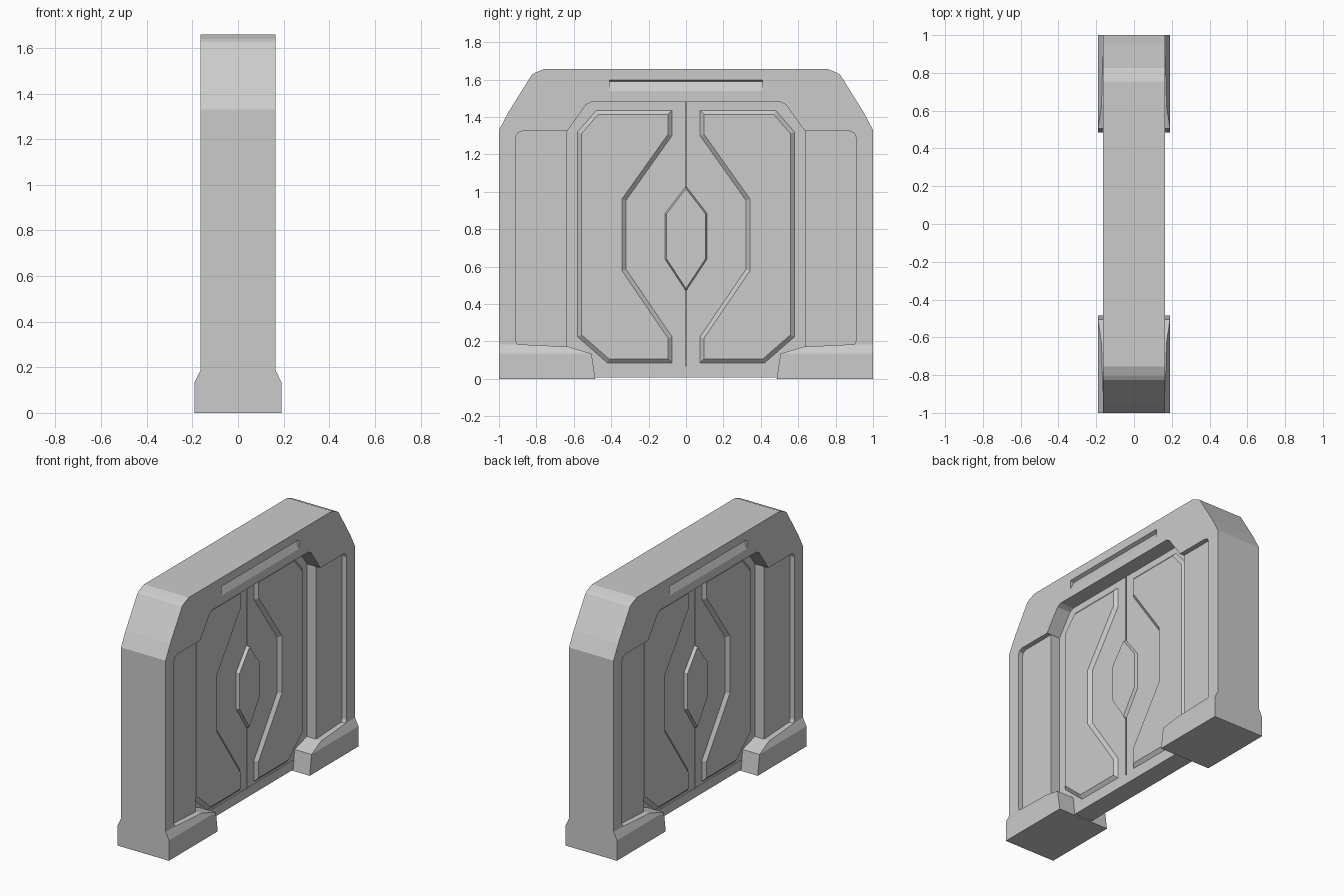
import bpy, bmesh

if "Cube" in bpy.data.objects:
    bpy.data.objects.remove(bpy.data.objects["Cube"])


def loft(name, rings, rim=0.0, rise=0.0):
    """Skin equal-length rings of 3D points; optionally bevel both end caps outwards."""
    bm = bmesh.new()
    vs = [[bm.verts.new(p) for p in ring] for ring in rings]
    caps = [bm.faces.new(vs[0]), bm.faces.new(vs[-1])]
    n = len(rings[0])
    for a, b in zip(vs, vs[1:]):
        for i in range(n):
            j = (i + 1) % n
            bm.faces.new((a[i], a[j], b[j], b[i]))
    bmesh.ops.recalc_face_normals(bm, faces=bm.faces)
    if rim:
        bmesh.ops.inset_region(bm, faces=caps, thickness=rim, depth=rise, use_even_offset=True)
    mesh = bpy.data.meshes.new(name)
    bm.to_mesh(mesh)
    bm.free()
    ob = bpy.data.objects.new(name, mesh)
    bpy.context.collection.objects.link(ob)
    return ob


def prism(name, pts, half, **kw):
    """Extrude a (y, z) outline from -half to +half along x."""
    return loft(name, [[(x, y, z) for y, z in pts] for x in (-half, half)], **kw)


def mirrored(half_path):
    """Complete a right-hand path with its mirror image across y = 0."""
    return half_path + [(-y, z) for y, z in reversed(half_path)]


# Outer frame: arch outline with stepped inner opening
outer = [(1, 0.16), (1, 1.33), (0.95, 1.425), (0.825, 1.625), (0.805, 1.638), (0.755, 1.658)]
inner = [(0.635, 0.16), (0.635, 0.172), (0.875, 0.172), (0.9, 0.182), (0.91, 0.205),
         (0.91, 1.29), (0.9, 1.315), (0.875, 1.325), (0.635, 1.325), (0.535, 1.465), (0.505, 1.48)]
frame = prism("door_frame", mirrored(outer) + list(reversed(mirrored(inner))), 0.165)

# Shallow sloped slots over the door, one per side
for s in (1, -1):
    tri = [(0.18, 1.505), (0.142, 1.59), (0.18, 1.605)]
    cutter = loft("slot_cutter", [[(s * x, y, z) for x, z in tri] for y in (-0.41, 0.41)])
    cutter.hide_render = True
    mod = frame.modifiers.new("slot", "BOOLEAN")
    mod.operation = "DIFFERENCE"
    mod.solver = "EXACT"
    mod.object = cutter
    bpy.context.view_layer.objects.active = frame
    bpy.ops.object.modifier_apply(modifier=mod.name)
    bpy.data.objects.remove(cutter)

# Backing core behind the seam and threshold strip
prism("door_core", mirrored([(0.6, 0.015), (0.6, 1.45), (0.5, 1.55)]), 0.05)
prism("threshold", mirrored([(0.52, 0.008), (0.52, 0.07)]), 0.067)

for s, side in ((1, "right"), (-1, "left")):
    def flip(pts):
        return [(s * y, z) for y, z in pts]

    # Recessed side pillar
    prism(side + "_pillar", flip([(0.635, 0.1), (0.96, 0.1), (0.96, 1.36), (0.636, 1.36)]), 0.132)

    # Door leaf
    prism(side + "_door_leaf", flip([(0.004, 0.012), (0.65, 0.012), (0.65, 1.35),
                                     (0.54, 1.5), (0.004, 1.5)]), 0.065)

    # Raised panel around the diamond recess
    prism(side + "_door_panel", flip([(0.075, 0.085), (0.42, 0.085), (0.58, 0.225), (0.58, 1.32),
                                      (0.48, 1.435), (0.075, 1.435), (0.075, 1.30), (0.32, 0.955),
                                      (0.32, 0.585), (0.075, 0.225)]), 0.065, rim=0.022, rise=0.02)

    # Foot: block with sloping shoulders
    levels = [(0, 0.19, 0.485), (0.135, 0.19, 0.505), (0.172, 0.172, 0.63), (0.185, 0.165, 0.9)]
    loft(side + "_foot", [[(-x, s * y, z), (x, s * y, z), (x, s, z), (-x, s, z)]
                          for z, x, y in levels])

# Raised hexagonal lock plate
prism("lock_plate", mirrored([(0.004, 0.475), (0.112, 0.64), (0.112, 0.885), (0.004, 1.025)]),
      0.065, rim=0.008, rise=0.02)
